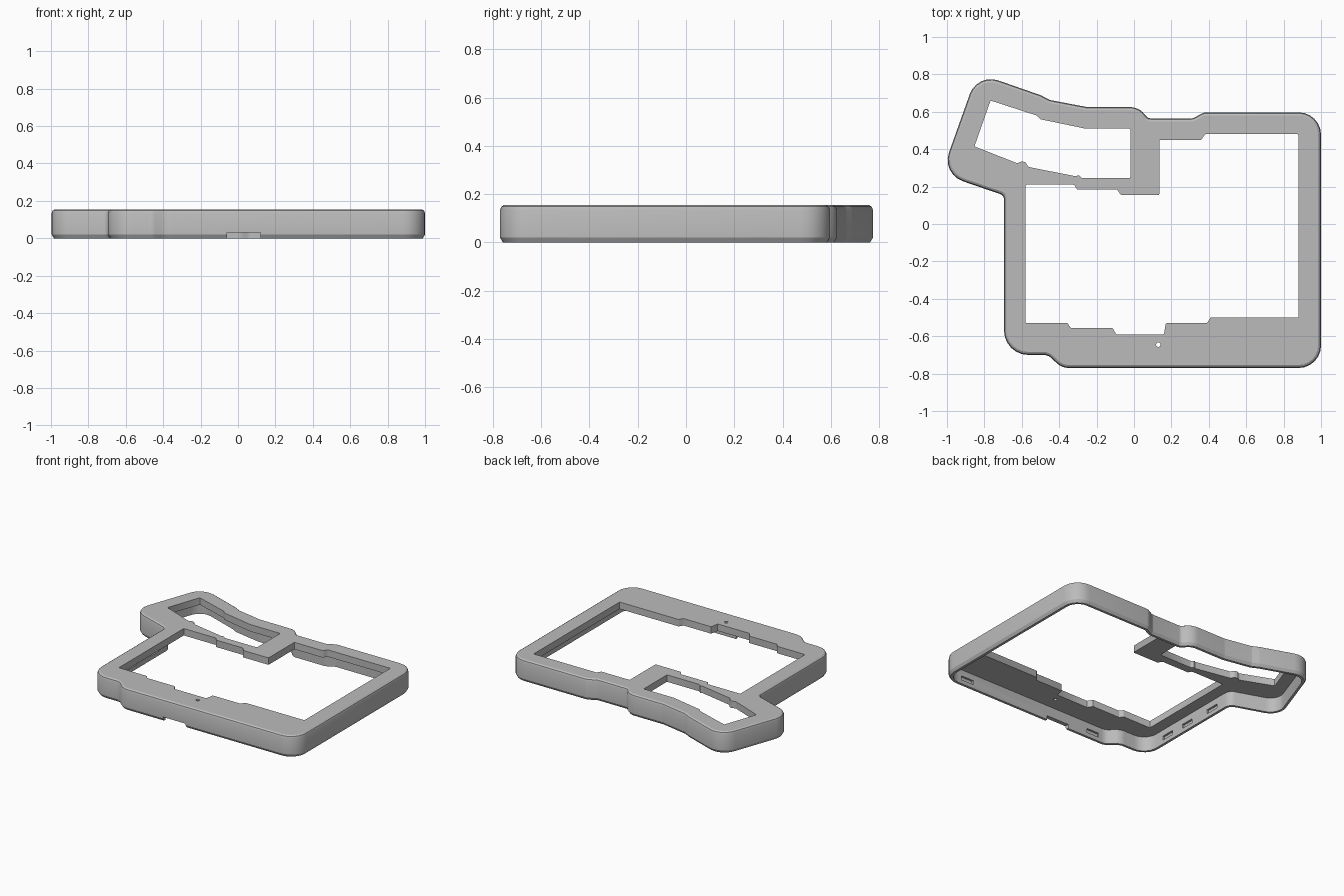
import bpy, bmesh, math
from mathutils import Vector

cube = bpy.data.objects.get("Cube")
if cube:
    bpy.data.objects.remove(cube, do_unlink=True)

HEIGHT, CEILING, WALL = 0.155, 0.105, 0.03

grey = bpy.data.materials.new("case_grey")
grey.use_nodes = True
grey.diffuse_color = (0.5, 0.5, 0.5, 1)
grey.node_tree.nodes["Principled BSDF"].inputs["Base Color"].default_value = (0.5, 0.5, 0.5, 1)


def rounded(corners, inset=0.0, steps=6):
    """Counter-clockwise outline with filleted corners, moved inward by inset."""
    loop, n = [], len(corners)
    pts = [Vector(c[:2]) for c in corners]
    for i, c in enumerate(corners):
        a = (pts[i] - pts[i - 1]).normalized()
        b = (pts[(i + 1) % n] - pts[i]).normalized()
        na, nb = Vector((-a.y, a.x)), Vector((-b.y, b.x))
        corner = pts[i] + (na + nb) * inset / (1 + na.dot(nb))
        side = 1 if a.cross(b) > 0 else -1
        r = max(c[2] - side * inset, 0.003)
        centre = corner + (na + nb) * side * r / (1 + na.dot(nb))
        turn = math.atan2(a.cross(b), a.dot(b))
        start = -na * side * r
        for k in range(steps + 1):
            t = turn * k / steps
            loop.append(centre + Vector((start.x * math.cos(t) - start.y * math.sin(t),
                                         start.x * math.sin(t) + start.y * math.cos(t))))
    return loop


def loft(name, layers):
    """Closed solid through a stack of (outline, height) layers."""
    bm = bmesh.new()
    rings = [[bm.verts.new((p.x, p.y, z)) for p in loop] for loop, z in layers]
    n = len(rings[0])
    for low, high in zip(rings, rings[1:]):
        for i in range(n):
            j = (i + 1) % n
            bm.faces.new((low[i], low[j], high[j], high[i]))
    bm.faces.new(rings[0][::-1])
    bm.faces.new(rings[-1])
    mesh = bpy.data.meshes.new(name)
    bm.to_mesh(mesh)
    bm.free()
    mesh.materials.append(grey)
    obj = bpy.data.objects.new(name, mesh)
    bpy.context.collection.objects.link(obj)
    return obj


def cut(target, cutter):
    mod = target.modifiers.new("cut", 'BOOLEAN')
    mod.operation, mod.solver, mod.object = 'DIFFERENCE', 'EXACT', cutter
    bpy.context.view_layer.objects.active = target
    bpy.ops.object.modifier_apply(modifier=mod.name)
    bpy.data.objects.remove(cutter, do_unlink=True)


def box(x0, x1, y0, y1, z0, z1):
    loop = [Vector(p) for p in ((x0, y0), (x1, y0), (x1, y1), (x0, y1))]
    return loft("cutter", [(loop, z0), (loop, z1)])


# Outer shell outline: x, y, fillet radius
outline = [(1, -.77, .12), (-.385, -.77, .10), (-.46, -.70, .06), (-.695, -.70, .13),
           (-.695, .153, .03), (-1.03, .268, .12), (-.838, .807, .12), (-.495, .687, .03),
           (-.45, .663, .03), (-.25, .625, .03), (.025, .625, .10), (.075, .565, .03),
           (.315, .565, .03), (.375, .597, .06), (1, .597, .12)][::-1]
main_window = [(-.58, .21), (-.32, .21), (-.305, .185), (-.09, .185), (-.07, .155),
               (.135, .155), (.135, .45), (.36, .45), (.38, .48), (.88, .48),
               (.88, -.50), (.41, -.50), (.39, -.53), (.17, -.53), (.16, -.59),
               (-.095, -.59), (-.115, -.555), (-.34, -.555), (-.355, -.53), (-.58, -.53)][::-1]
wing_window = [(-.853, .415), (-.625, .325), (-.60, .335), (-.58, .33), (-.565, .305),
               (-.31, .255), (-.295, .262), (-.28, .245), (-.02, .245), (-.02, .51),
               (-.26, .51), (-.50, .56), (-.52, .58), (-.767, .66)]

# Shell with softened top and chamfered bottom edges
shell = loft("case_shell", [(rounded(outline, d), z) for d, z in
             ((.012, 0), (0, .02), (0, .135), (.005, .148), (.016, HEIGHT))])

# Hollow underside
cavity = rounded(outline, WALL)
cut(shell, loft("cutter", [(cavity, -.05), (cavity, CEILING)]))

# Two windows through the top plate
for window in (main_window, wing_window):
    loop = rounded([(x, y, .006) for x, y in window], steps=2)
    cut(shell, loft("cutter", [(loop, .05), (loop, .2)]))

# Small round pinhole near the front
pin = [Vector((.13 + .012 * math.cos(t * math.pi / 8), -.645 + .012 * math.sin(t * math.pi / 8)))
       for t in range(16)]
cut(shell, loft("cutter", [(pin, .05), (pin, .2)]))

# Front cable notch
cut(shell, box(-.06, .12, -.8, -.7, -.05, .03))

# Shallow clip recesses inside the front and side walls
for x in (.80, -.27):
    cut(shell, box(x - .05, x + .05, -.755, -.72, .03, .06))
for y in (-.45, -.25, 0):
    cut(shell, box(-.68, -.64, y - .05, y + .05, .03, .06))

bpy.ops.object.select_all(action='DESELECT')
shell.select_set(True)
bpy.context.view_layer.objects.active = shell
bpy.ops.object.shade_smooth_by_angle(angle=math.radians(30))
